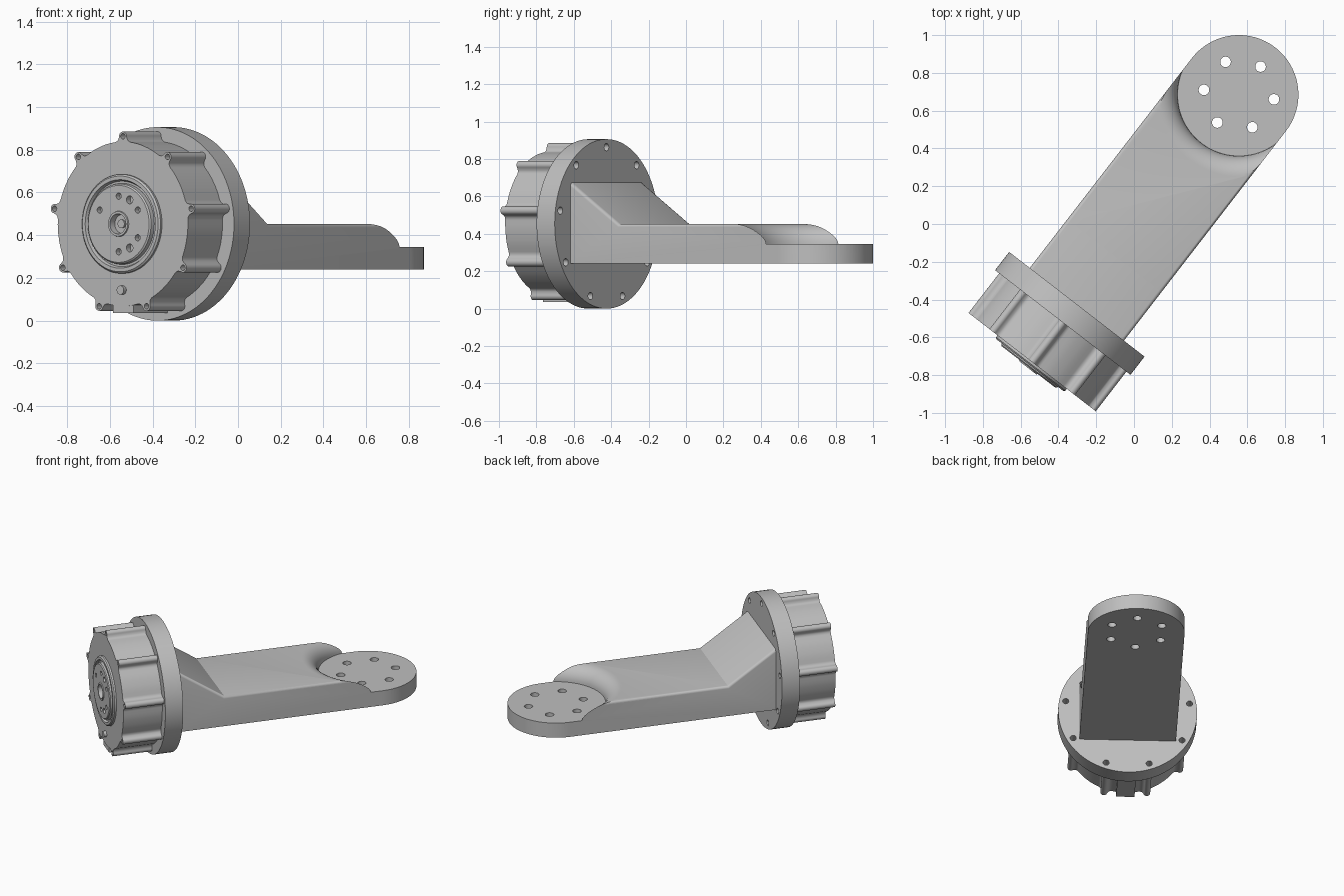
import bpy, bmesh
from math import pi, sin, cos, sqrt, radians
from mathutils import Matrix, Vector

if "Cube" in bpy.data.objects:
    bpy.data.objects.remove(bpy.data.objects["Cube"], do_unlink=True)

grey = bpy.data.materials.new("machined_grey")
colour = (0.52, 0.52, 0.52, 1)
grey.diffuse_color = colour
grey.use_nodes = True
grey.node_tree.nodes["Principled BSDF"].inputs["Base Color"].default_value = colour

# Local frame: x runs along the arm, the motor axis lies at height AXIS_Z
AXIS_Z = 0.453
FRONT = -0.387          # front face of the motor housing
FLANGE_T = 0.122
PAD_X = 1.403           # centre of the round end pad
HALF_W = 0.315
PLACE = Matrix.Translation((-0.3025, -0.425, 0)) @ Matrix.Rotation(radians(52.3), 4, "Z")


def make(name, bm):
    bmesh.ops.recalc_face_normals(bm, faces=bm.faces)
    bm.transform(PLACE)
    mesh = bpy.data.meshes.new(name)
    bm.to_mesh(mesh)
    bm.free()
    mesh.materials.append(grey)
    ob = bpy.data.objects.new(name, mesh)
    bpy.context.collection.objects.link(ob)
    return ob


def activate(ob):
    bpy.ops.object.select_all(action="DESELECT")
    ob.select_set(True)
    bpy.context.view_layer.objects.active = ob


def boolean(ob, cutter, operation="DIFFERENCE"):
    mod = ob.modifiers.new("cut", "BOOLEAN")
    mod.operation, mod.solver, mod.object = operation, "EXACT", cutter
    activate(ob)
    bpy.ops.object.modifier_apply(modifier=mod.name)
    bpy.data.objects.remove(cutter, do_unlink=True)


def smooth(ob):
    activate(ob)
    bpy.ops.object.shade_smooth_by_angle(angle=radians(32))


def prism(bm, points, offset):
    """Extrude a closed outline of 3D points by an offset vector."""
    face = bm.faces.new([bm.verts.new(p) for p in points])
    ext = bmesh.ops.extrude_face_region(bm, geom=[face])["geom"]
    bmesh.ops.translate(bm, vec=offset, verts=[g for g in ext if isinstance(g, bmesh.types.BMVert)])


def lathe(name, profile, matrix, steps=96):
    """Revolve (radius, height) pairs around z, then place them."""
    bm = bmesh.new()
    verts = [bm.verts.new((r, 0, h)) for r, h in profile]
    edges = [bm.edges.new(pair) for pair in zip(verts, verts[1:])]
    bmesh.ops.spin(bm, geom=verts + edges, axis=(0, 0, 1), cent=(0, 0, 0),
                   angle=2 * pi, steps=steps)
    bmesh.ops.remove_doubles(bm, verts=bm.verts, dist=1e-5)
    bm.transform(matrix)
    return make(name, bm)


# Lathe z becomes local -x, so heights grow towards the motor's front
AXIAL = Matrix.Translation((0, 0, AXIS_Z)) @ Matrix.Rotation(-pi / 2, 4, "Y")


def pins(name, items, matrix, low, high):
    """Cylinders from (x, y, radius), along z of the given frame."""
    bm = bmesh.new()
    for x, y, r in items:
        bmesh.ops.create_cone(bm, cap_ends=True, segments=24, radius1=r, radius2=r,
                              depth=high - low,
                              matrix=Matrix.Translation((x, y, (low + high) / 2)))
    bm.transform(matrix)
    return make(name, bm)


def ring(count, radius, size, skip=()):
    """Pin positions on a circle; the first one points up."""
    return [(radius * cos(2 * pi * i / count), radius * sin(2 * pi * i / count), size)
            for i in range(count) if i not in skip]


# Round mounting flange with nine bolt holes
flange = lathe("mounting_flange", [(0, 0), (0.453, 0), (0.453, FLANGE_T), (0, FLANGE_T)], AXIAL)
boolean(flange, pins("flange_holes", ring(9, 0.41, 0.02), AXIAL, -0.05, 0.09))
smooth(flange)

# Motor housing: round body with nine filleted screw bosses
BODY_R, BOSS_AT, BOSS_R, FILLET = 0.385, 0.41, 0.022, 0.03


def boss_height(t):
    t = abs(t)
    if t < BOSS_R:
        return BOSS_AT + sqrt(BOSS_R ** 2 - t * t)
    s = min(1, (t - BOSS_R) / FILLET)
    return BODY_R + (BOSS_AT - BODY_R) * (1 - sqrt(1 - (1 - s) ** 2))


offsets = [BOSS_R * sin(pi / 2 * k / 6) for k in range(7)]
offsets += [BOSS_R + FILLET * k / 5 for k in range(1, 6)]
offsets += [0.075, 0.1, 0.122]
offsets = [-t for t in reversed(offsets[1:])] + offsets
outline = []
for boss in range(9):
    for t in offsets:
        a = 2 * pi * boss / 9 + t / BOSS_AT
        r = boss_height(t)
        outline.append((FRONT, r * sin(a), AXIS_Z + r * cos(a)))
bm = bmesh.new()
prism(bm, outline, Vector((-FRONT - FLANGE_T + 0.01, 0, 0)))
housing = make("motor_housing", bm)
boolean(housing, pins("boss_holes", ring(9, BOSS_AT, 0.013), AXIAL, -FRONT - 0.04, 0.5))
smooth(housing)

# Cable block under the housing
bm = bmesh.new()
bmesh.ops.create_cube(bm, size=1, matrix=Matrix.Translation((FRONT / 2 - 0.055, 0, 0.085))
                      @ Matrix.Diagonal((-FRONT - FLANGE_T + 0.005, 0.12, 0.1, 1)))
make("cable_block", bm)

# Output hub: raised rim, groove, and drilled disc with a centre bore
F = -FRONT
hub = lathe("output_hub", [
    (0, F - 0.01), (0.232, F - 0.01), (0.232, F + 0.012), (0.224, F + 0.02), (0.207, F + 0.02),
    (0.2, F + 0.005), (0.19, F + 0.005), (0.187, F + 0.026), (0.18, F + 0.032),
    (0.06, F + 0.032), (0.058, F + 0.038), (0.047, F + 0.038), (0.044, F + 0.004),
    (0.02, F + 0.004), (0.02, F + 0.014), (0, F + 0.014)], AXIAL)
holes = [(x, y, 0.019 if i % 3 == 2 else 0.015)
         for i, (x, y, _) in enumerate(ring(12, 0.13, 0, skip=(1, 5, 9)))]
boolean(hub, pins("hub_holes", holes, AXIAL, F + 0.002, F + 0.1))
smooth(hub)

# Locating pin below the hub
smooth(pins("locating_pin", [(-0.31, 0, 0.021)], AXIAL, F - 0.01, F + 0.02))

# Arm with a sloped gusset, its upper long edges rounded
side = [(-0.02, 0.24), (1.8, 0.24), (1.8, 0.453), (0.325, 0.453), (0, 0.675), (-0.02, 0.675)]
bm = bmesh.new()
wide = HALF_W + 0.0004
prism(bm, [(x, -wide, z) for x, z in side], Vector((0, 2 * wide, 0)))
rims = [e for e in bm.edges if all(v.co.z > 0.4 for v in e.verts)
        and abs(e.verts[0].co.y - e.verts[1].co.y) < 0.01]
bmesh.ops.bevel(bm, geom=rims, offset=0.018, segments=4, profile=0.5, affect="EDGES")
arm = make("arm", bm)

# Round the far end into a pad
bm = bmesh.new()
plan = [(-0.1, HALF_W, -0.1), (-0.1, -HALF_W, -0.1)]
plan += [(PAD_X + HALF_W * cos(a), HALF_W * sin(a), -0.1)
         for a in (-pi / 2 + pi * k / 48 for k in range(49))]
prism(bm, plan, Vector((0, 0, 1.2)))
boolean(arm, make("plan_shape", bm), "INTERSECT")

# Lower the pad, leaving a rounded shoulder around it
SHOULDER = 0.108
scoop = [(0, 0.345)] + [(0.325 + SHOULDER * (1 - cos(a)), 0.345 + SHOULDER * sin(a))
                        for a in (pi / 2 * k / 10 for k in range(11))] + [(0.433, 0.8), (0, 0.8)]
PAD = Matrix.Translation((PAD_X, 0, 0))
boolean(arm, lathe("pad_scoop", scoop, PAD))
boolean(arm, pins("pad_holes", ring(6, 0.187, 0.028), PAD, 0.1, 0.6))
smooth(arm)
